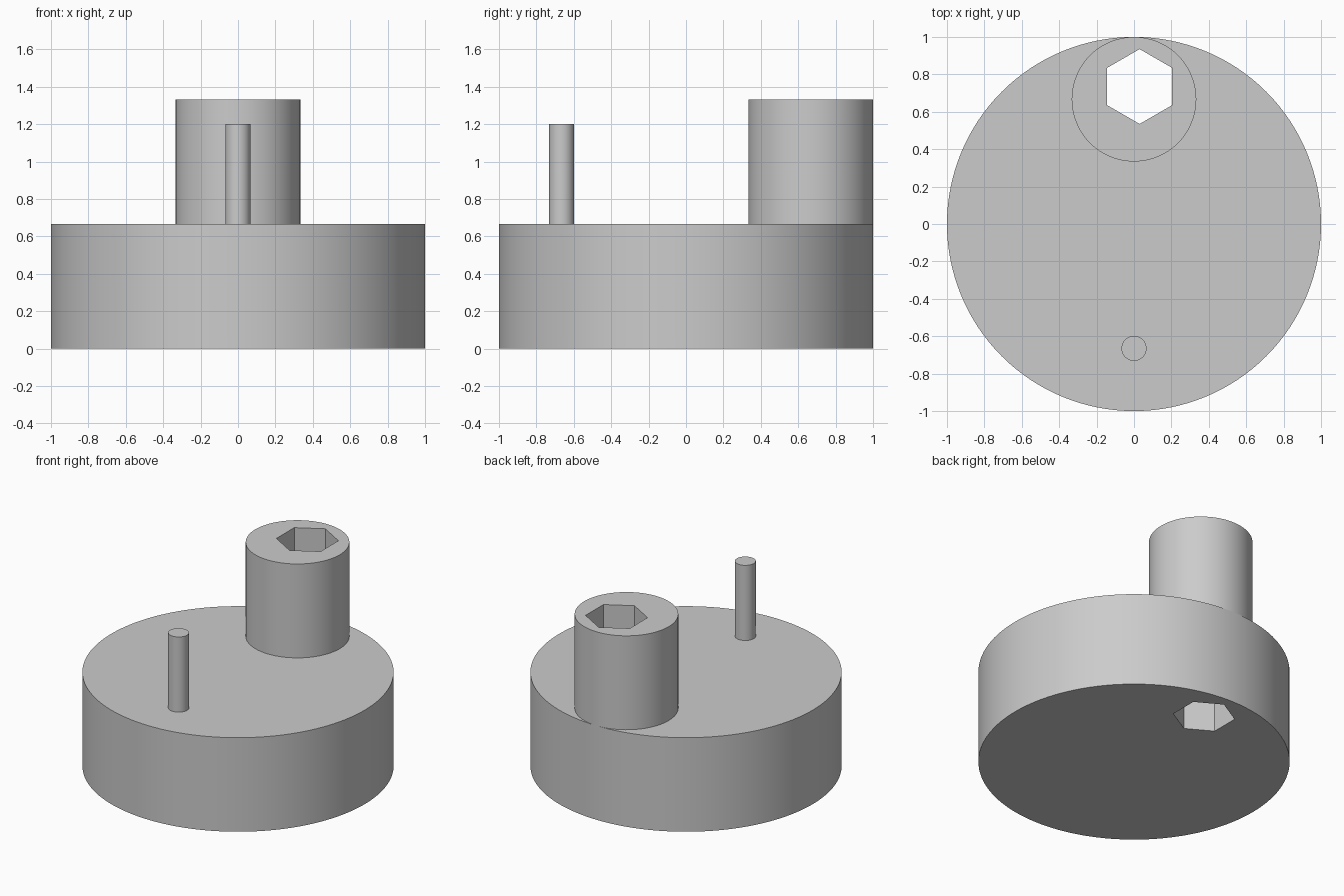
import bpy
import math

cube = bpy.data.objects.get("Cube")
if cube:
    bpy.data.objects.remove(cube, do_unlink=True)

# Single plain grey
grey = bpy.data.materials.new("plain grey")
grey.use_nodes = True
colour = (0.6, 0.6, 0.6, 1)
grey.diffuse_color = colour
grey.node_tree.nodes["Principled BSDF"].inputs["Base Color"].default_value = colour

DECK = 0.667  # height of the base disc


def cylinder(name, radius, x, y, bottom, top, sides):
    bpy.ops.mesh.primitive_cylinder_add(
        vertices=sides, radius=radius, depth=top - bottom,
        location=(x, y, (bottom + top) / 2))
    obj = bpy.context.object
    obj.name = obj.data.name = name
    obj.data.materials.append(grey)
    return obj


def activate(obj):
    bpy.ops.object.select_all(action='DESELECT')
    obj.select_set(True)
    bpy.context.view_layer.objects.active = obj


# Base disc, offset boss at the rear rim and thin pin at the front
base = cylinder("base_disc", 1, 0, 0, 0, DECK, 128)
boss = cylinder("rear_boss", 0.333, 0, 0.667, DECK, 1.333, 96)
pin = cylinder("front_pin", 0.067, 0, -0.665, DECK, 1.2, 48)

# Hexagonal bore running through the boss and the base
cutter = cylinder("hex_bore_cutter", 0.2, 0.03, 0.735, -0.2, 1.6, 6)
cutter.hide_render = True
for part in (base, boss):
    activate(part)
    bore = part.modifiers.new("hex_bore", 'BOOLEAN')
    bore.operation = 'DIFFERENCE'
    bore.solver = 'EXACT'
    bore.object = cutter
    bpy.ops.object.modifier_apply(modifier=bore.name)
bpy.data.objects.remove(cutter, do_unlink=True)

# Smooth walls with crisp rims
for part in (base, boss, pin):
    activate(part)
    bpy.ops.object.shade_smooth_by_angle(angle=math.radians(30))
